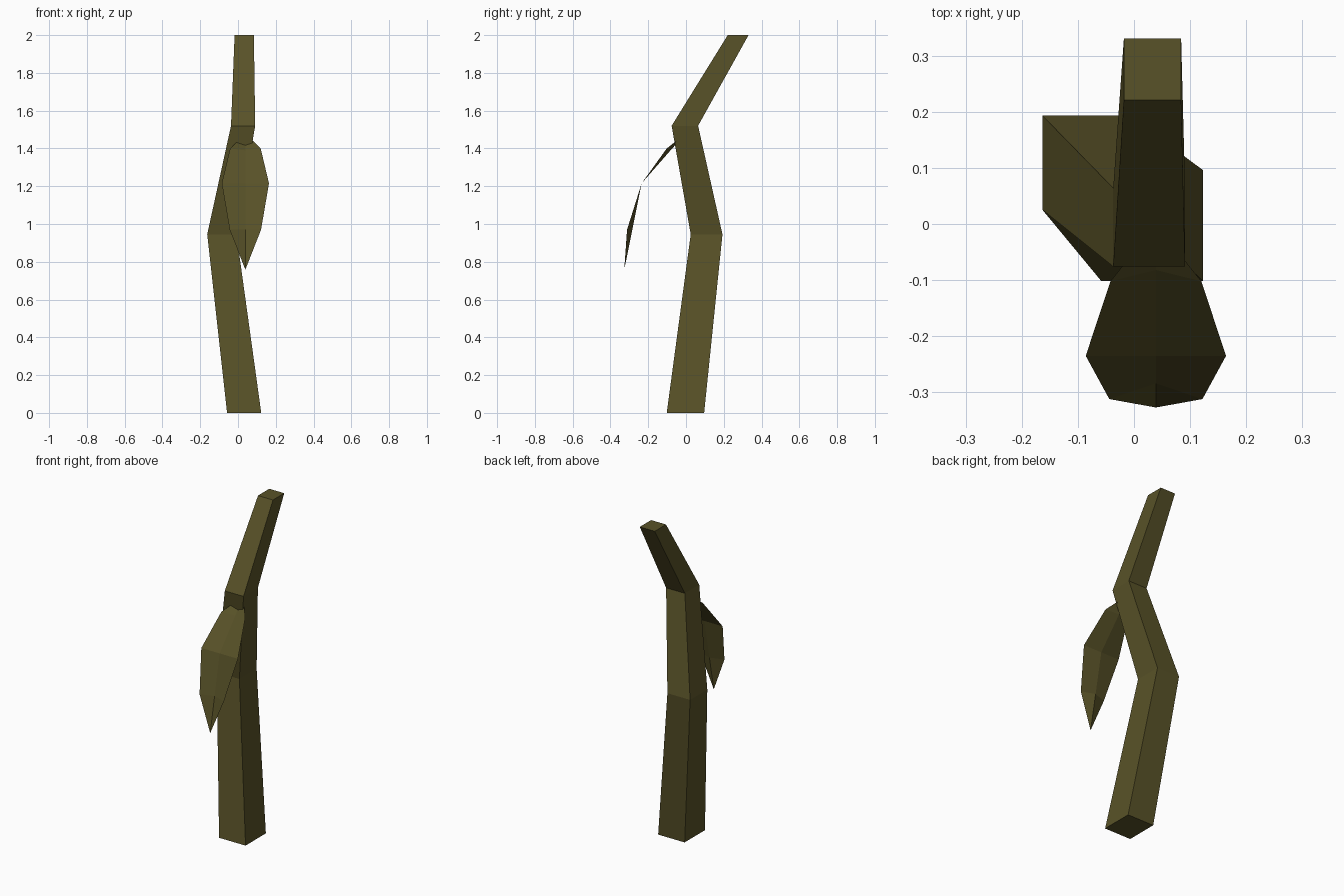
import bpy
import bmesh

default_cube = bpy.data.objects.get("Cube")
if default_cube:
    bpy.data.objects.remove(default_cube, do_unlink=True)

olive = bpy.data.materials.new("olive_green")
colour = (0.098, 0.084, 0.021, 1)
olive.diffuse_color = colour
olive.use_nodes = True
olive.node_tree.nodes["Principled BSDF"].inputs["Base Color"].default_value = colour


def finish(name, bm):
    mesh = bpy.data.meshes.new(name)
    bm.to_mesh(mesh)
    bm.free()
    mesh.materials.append(olive)
    obj = bpy.data.objects.new(name, mesh)
    bpy.context.collection.objects.link(obj)
    return obj


# Stem: square sections swept up a bent path (x range, y range, height)
sections = [
    (-0.058, 0.123, -0.102, 0.096, 0.0),
    (-0.163, -0.008, 0.025, 0.193, 0.945),
    (-0.037, 0.091, -0.076, 0.064, 1.52),
    (-0.018, 0.084, 0.221, 0.331, 2.0),
]
bm = bmesh.new()
rings = []
for x0, x1, y0, y1, z in sections:
    corners = [(x0, y0), (x1, y0), (x1, y1), (x0, y1)]
    rings.append([bm.verts.new((x, y, z)) for x, y in corners])
for low, high in zip(rings, rings[1:]):
    for i in range(4):
        j = (i + 1) % 4
        bm.faces.new((low[i], low[j], high[j], high[i]))
bm.faces.new(rings[0][::-1])
bm.faces.new(rings[-1])
bmesh.ops.recalc_face_normals(bm, faces=bm.faces)
finish("stem", bm)

# Leaf: creased blade, rows of (half width, edge y, rib y, edge z, rib z)
centre_x = 0.039
tip_low, tip_high = (-0.327, 0.758), (0.0, 1.48)
rows = [
    (0.083, -0.312, -0.284, 0.97, 0.97),
    (0.125, -0.235, -0.235, 1.215, 1.215),
    (0.081, -0.102, -0.082, 1.40, 1.39),
]
bm = bmesh.new()
bottom = bm.verts.new((centre_x, *tip_low))
top = bm.verts.new((centre_x, *tip_high))
ribs = [bm.verts.new((centre_x, ry, rz)) for w, ey, ry, ez, rz in rows]
for side in (-1, 1):
    edges = [bm.verts.new((centre_x + side * w, ey, ez)) for w, ey, ry, ez, rz in rows]
    faces = [(bottom, ribs[0], edges[0]), (top, edges[-1], ribs[-1])]
    for i in range(len(rows) - 1):
        faces.append((edges[i], ribs[i], ribs[i + 1], edges[i + 1]))
    for face in faces:
        bm.faces.new(face if side < 0 else face[::-1])
finish("leaf", bm)
